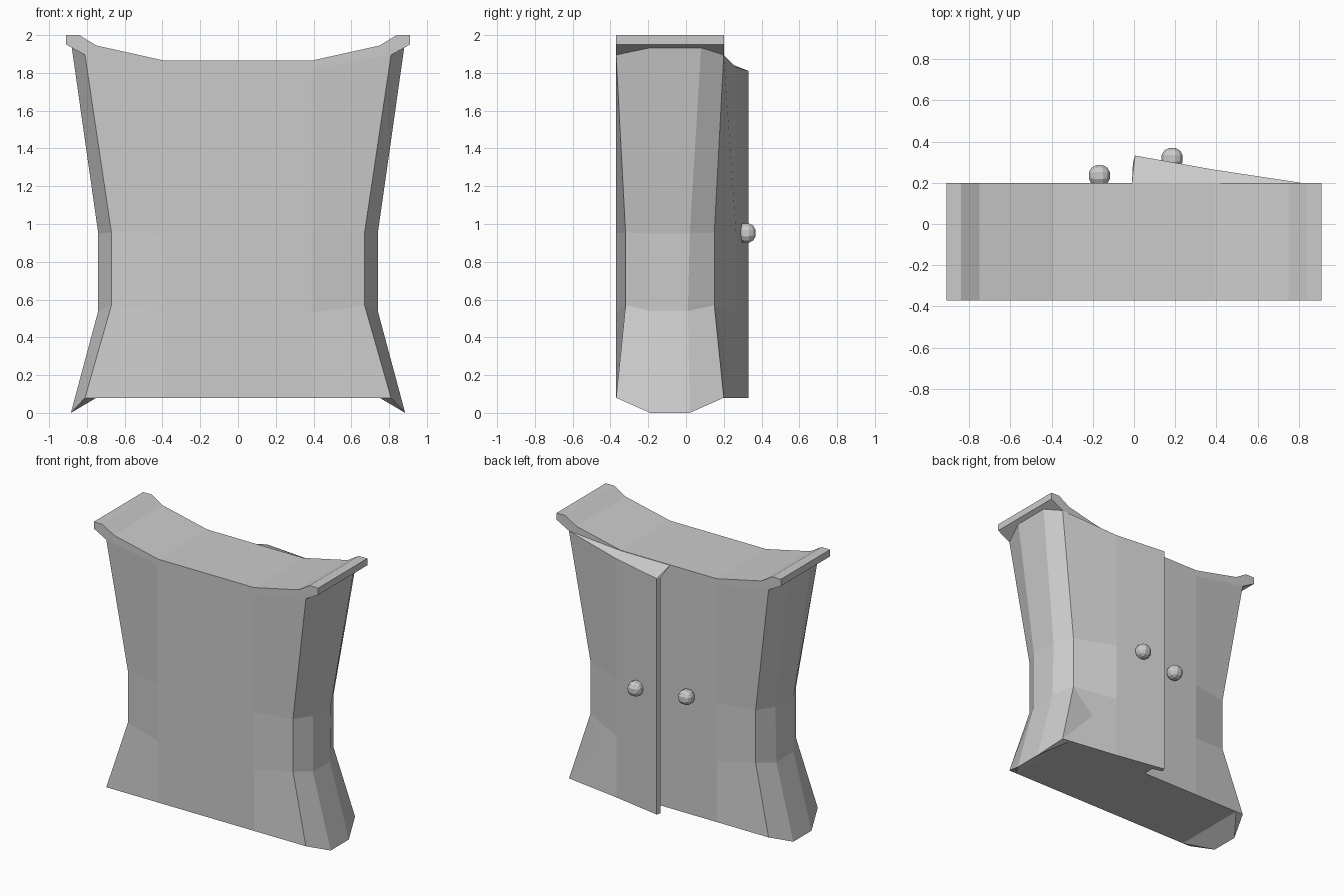
import bpy, bmesh
from mathutils import Vector

if "Cube" in bpy.data.objects:
    bpy.data.objects.remove(bpy.data.objects["Cube"])


def make(name, verts, faces):
    me = bpy.data.meshes.new(name)
    me.from_pydata(verts, [], faces)
    bm = bmesh.new()
    bm.from_mesh(me)
    bmesh.ops.recalc_face_normals(bm, faces=bm.faces)
    bm.to_mesh(me)
    bm.free()
    ob = bpy.data.objects.new(name, me)
    bpy.context.collection.objects.link(ob)
    return ob


def strips(rows, n, closed):
    """Quads between successive rows of n vertices."""
    return [(r * n + i, r * n + (i + 1) % n, (r + 1) * n + (i + 1) % n, (r + 1) * n + i)
            for r in range(rows - 1) for i in range(n if closed else n - 1)]


F, B = -0.37, 0.20   # front and back planes

# Waisted cabinet body: corner x, corner inset, corner z, side x, side z, column z, rear side y
levels = [
    (0.81, 0.00, 0.08, 0.885, 0.00, 0.08, 0.02),
    (0.67, 0.05, 0.57, 0.74, 0.54, 0.53, 0.01),
    (0.67, 0.05, 0.955, 0.74, 0.95, 0.95, 0.02),
    (0.81, 0.00, 1.895, 0.88, 1.933, 1.82, 0.08),
]
verts = []
for cx, ins, cz, sx, sz, mz, sy in levels:
    half = [(0.39, F, mz), (cx, F + ins, cz), (sx, -0.19, sz),
            (sx, sy, sz), (cx, B - ins, cz), (0.39, B, mz)]
    verts += half + [(-x, y, z) for x, y, z in reversed(half)]
faces = strips(4, 12, True)
# underside with raised centre between the feet
p = len(verts)
verts += [(0.75, F, 0.08), (0.75, B, 0.08), (-0.75, B, 0.08), (-0.75, F, 0.08)]
faces += [(p, 1, 2), (p, 2, 3, p + 1), (p + 1, 3, 4),
          (p + 3, 10, 9), (p + 3, 9, 8, p + 2), (p + 2, 8, 7),
          (p, p + 1, p + 2, p + 3)]
make("cabinet_body", verts, faces)

# Sagging top board
half = [(0.39, 1.865), (0.75, 1.945), (0.84, 2.0), (0.91, 2.0)]
low = [(0.91, 1.95), (0.81, 1.895), (0.39, 1.82)]
top = [(-x, z) for x, z in reversed(half)] + half
bottom = low + [(-x, z) for x, z in reversed(low)]
outline = top + bottom
n = len(outline)
verts = [(x, y, z) for y in (F, B) for x, z in outline]
faces = strips(2, n, True) + [tuple(range(n)), tuple(range(n, 2 * n))]
make("top_board", verts, faces)

# Door standing ajar, with a recess along its free edge
verts = []
for cx, ins, cz, sx, sz, mz, sy in levels:
    ez = 1.81 if mz > 1.5 else mz
    oz = 1.83 if mz > 1.5 else mz
    verts += [(0.07, B, ez), (0.07, 0.28, ez), (-0.005, 0.30, ez),
              (0.005, 0.332, ez), (0.38, 0.265, oz), (cx, B - ins, cz)]
faces = strips(4, 6, False) + [tuple(range(6))]
t = len(verts)
verts += [(-0.01, B, 1.862), (0.39, B, 1.862)]
faces += [(21, 22, t + 1, t), (22, 23, t + 1), (20, 21, t), (18, 19, 20, t)]
make("open_door", verts, faces)

# Faceted knobs
for name, loc in (("left_knob", (-0.168, 0.235, 0.952)), ("right_knob", (0.185, 0.318, 0.952))):
    bm = bmesh.new()
    bmesh.ops.create_cube(bm, size=1)
    bmesh.ops.subdivide_edges(bm, edges=bm.edges[:], cuts=2, use_grid_fill=True)
    for v in bm.verts:
        v.co = v.co.normalized() * 0.056
    me = bpy.data.meshes.new(name)
    bm.to_mesh(me)
    bm.free()
    ob = bpy.data.objects.new(name, me)
    ob.location = Vector(loc)
    bpy.context.collection.objects.link(ob)
